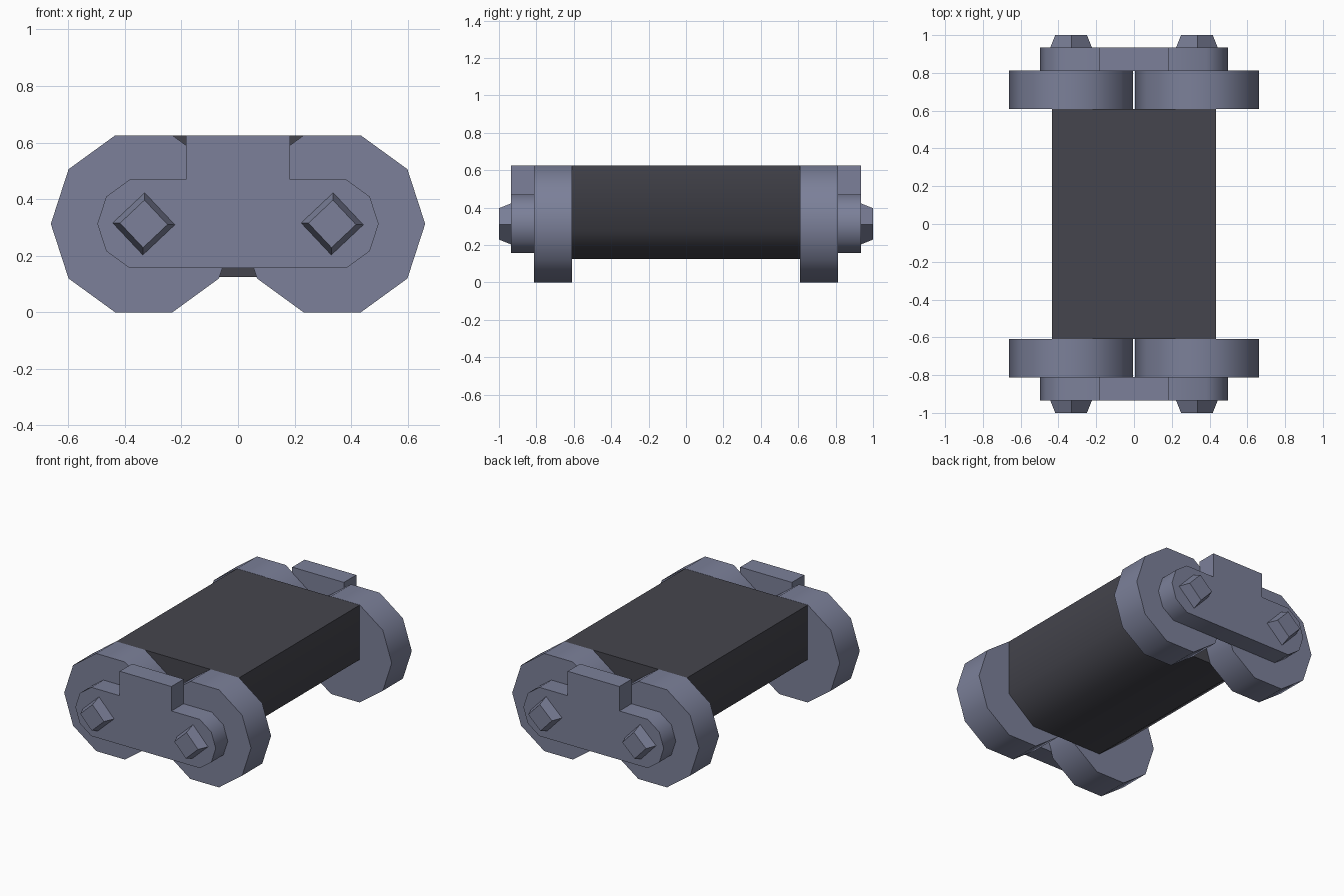
import bpy, bmesh, math

if "Cube" in bpy.data.objects:
    bpy.data.objects.remove(bpy.data.objects["Cube"])

def material(name, col):
    m = bpy.data.materials.new(name)
    m.diffuse_color = (*col, 1)
    m.use_nodes = True
    m.node_tree.nodes["Principled BSDF"].inputs["Base Color"].default_value = m.diffuse_color
    return m

STEEL = material("blue grey steel", (0.200, 0.217, 0.320))
DARK = material("dark grey", (0.059, 0.059, 0.074))
ZC, XC = 0.3125, 0.333      # roller axis

def ring(cx, r, n, start=0.0, count=None):
    """Points of a regular n-gon in the xz plane, counter-clockwise."""
    return [(cx + r * math.cos(start + i * math.tau / n),
             ZC + r * math.sin(start + i * math.tau / n)) for i in range(count or n)]

def loft(name, front, y0, back, y1, mat, smooth=None):
    """Solid between two matching xz outlines."""
    bm = bmesh.new()
    a = [bm.verts.new((x, y0, z)) for x, z in front]
    b = [bm.verts.new((x, y1, z)) for x, z in back]
    bm.faces.new(a)
    bm.faces.new(b[::-1])
    for i in range(len(a)):
        j = (i + 1) % len(a)
        bm.faces.new((a[j], a[i], b[i], b[j]))
    bmesh.ops.recalc_face_normals(bm, faces=bm.faces)
    me = bpy.data.meshes.new(name)
    bm.to_mesh(me)
    bm.free()
    me.materials.append(mat)
    ob = bpy.data.objects.new(name, me)
    bpy.context.collection.objects.link(ob)
    if smooth:
        bpy.ops.object.select_all(action='DESELECT')
        bpy.context.view_layer.objects.active = ob
        ob.select_set(True)
        bpy.ops.object.shade_smooth_by_angle(angle=math.radians(smooth))
    return ob

# Central body with chamfered underside
body = [(-0.25, 0.125), (0.25, 0.125), (0.435, 0.275), (0.435, 0.624),
        (-0.435, 0.624), (-0.435, 0.275)]
loft("body", body, -0.61, body, 0.61, DARK, 55)

# Link plate outline: rounded ends plus raised centre tab
step = math.tau / 10
R = 0.164
right = ring(XC, R, 10, -2.5 * step + step / 2, 5)     # from -72 to +72 degrees
top = right[-1][1]
half = right[:4] and right + [(0.183, top), (0.183, 0.625)]
plate = half + [(-x, z) for x, z in reversed(half)]

for side, s in (("front", -1), ("back", 1)):
    loft(side + "_link_plate", plate, s * 0.81, plate, s * 0.935, STEEL, 40)
    for end, e in (("left", -1), ("right", 1)):
        # Ten-sided rollers
        wheel = ring(e * XC, 0.3285, 10)
        loft(f"{side}_{end}_roller", wheel, s * 0.61, wheel, s * 0.813, STEEL, 40)
        # Tapered square pins
        loft(f"{side}_{end}_pin", ring(e * XC, 0.112, 4, -0.03), s * 0.93,
             ring(e * XC, 0.084, 4, -0.03), s * 1.0, STEEL)
